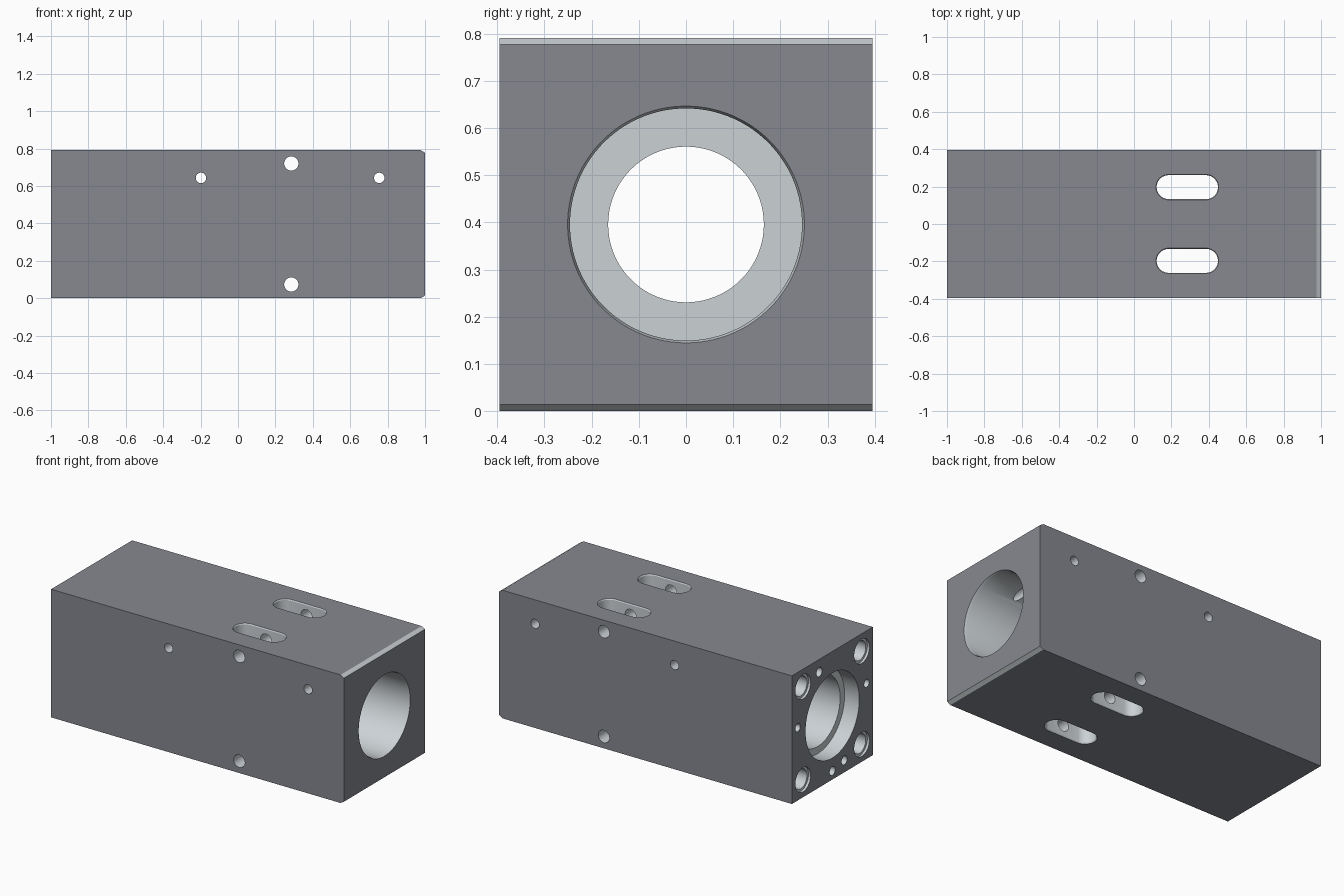
import bpy, bmesh
from math import pi, sin, cos, radians
from mathutils import Matrix, Vector

if "Cube" in bpy.data.objects:
    bpy.data.objects.remove(bpy.data.objects["Cube"])

W, H = 0.395, 0.791         # half width, height
MID = H / 2
ALONG = {'X': Matrix.Rotation(pi / 2, 4, 'Y'),
         'Y': Matrix.Rotation(-pi / 2, 4, 'X'),
         'Z': Matrix.Identity(4)}


def material(name, rgb):
    m = bpy.data.materials.new(name)
    m.diffuse_color = (*rgb, 1)
    return m


def to_object(bm, name):
    bmesh.ops.recalc_face_normals(bm, faces=bm.faces)
    mesh = bpy.data.meshes.new(name)
    bm.to_mesh(mesh)
    bm.free()
    ob = bpy.data.objects.new(name, mesh)
    bpy.context.collection.objects.link(ob)
    return ob


def cutter(name, axis, centre, sections, half_len=0.0, seg=32):
    """Stepped round (or slotted) solid: sections are (position, radius)."""
    bm = bmesh.new()
    rings = []
    for t, r in sections:
        ring = []
        for i in range(seg):
            a = 2 * pi * (i + 0.5) / seg
            shift = half_len if cos(a) > 0 else -half_len
            p = Vector((r * cos(a) + shift, r * sin(a), t))
            ring.append(bm.verts.new(ALONG[axis] @ p + Vector(centre)))
        rings.append(ring)
    for a, b in zip(rings, rings[1:]):
        for i in range(seg):
            j = (i + 1) % seg
            bm.faces.new((a[i], a[j], b[j], b[i]))
    bm.faces.new(rings[0][::-1])
    bm.faces.new(rings[-1])
    return to_object(bm, name)


# Block: side profile with chamfered right end, extruded across y
bm = bmesh.new()
profile = [(-1, 0), (0.977, 0), (1, 0.014), (1, H - 0.014), (0.977, H), (-1, H)]
face = bm.faces.new([bm.verts.new((x, -W, z)) for x, z in profile])
ext = bmesh.ops.extrude_face_region(bm, geom=[face])
bmesh.ops.translate(bm, vec=(0, 2 * W, 0),
                    verts=[v for v in ext['geom'] if isinstance(v, bmesh.types.BMVert)])
block = to_object(bm, "bored_block")

cutters = []

# Main bore with shoulders, seen from both ends
cutters.append(cutter("main_bore", 'X', (0, 0, MID), [
    (-1.05, 0.262), (-0.9, 0.262), (-0.9, 0.218), (-0.7, 0.218),
    (-0.7, 0.165), (-0.6, 0.165), (-0.6, 0.246),
    (0.985, 0.246), (1.0, 0.251), (1.05, 0.251)], seg=96))

# Two vertical slots with a slight rim chamfer
for s in (-1, 1):
    cutters.append(cutter("slot", 'Z', (0.285, 0.197 * s, 0), [
        (-0.05, 0.068), (0, 0.068), (0.006, 0.064), (H - 0.006, 0.064),
        (H, 0.068), (H + 0.05, 0.068)], half_len=0.1))

# Cross holes front to back
for x, z, r in [(0.285, 0.72, 0.038), (0.285, 0.073, 0.038),
                (-0.198, 0.643, 0.028), (0.755, 0.643, 0.028)]:
    cutters.append(cutter("cross_hole", 'Y', (x, 0, z), [(-0.5, r), (0.5, r)]))

# Stepped corner bolt holes in the left end
for sy in (-1, 1):
    for sz in (-1, 1):
        cutters.append(cutter("corner_hole", 'X', (0, 0.287 * sy, MID + 0.287 * sz), [
            (-1.05, 0.075), (-0.985, 0.075), (-0.985, 0.06), (-0.7, 0.06)]))

# Small holes on a ring around the left bore
for deg, r in [(68, 0.028), (168, 0.024), (9, 0.024), (270, 0.027), (250, 0.027)]:
    a = radians(deg)
    cutters.append(cutter("ring_hole", 'X', (0, 0.342 * cos(a), MID + 0.342 * sin(a)),
                          [(-1.05, r), (-0.8, r)], seg=24))

# Cut everything out of the block
bpy.context.view_layer.objects.active = block
block.select_set(True)
for c in cutters:
    c.hide_render = True
    mod = block.modifiers.new(c.name, 'BOOLEAN')
    mod.operation = 'DIFFERENCE'
    mod.solver = 'EXACT'
    mod.object = c
    bpy.ops.object.modifier_apply(modifier=mod.name)
for c in cutters:
    bpy.data.objects.remove(c)

# Dark outer skin, lighter bare metal on chamfers and inside every hole
mesh = block.data
mesh.materials.clear()
mesh.materials.append(material("dark_coating", (0.135, 0.14, 0.16)))
mesh.materials.append(material("bare_metal", (0.37, 0.395, 0.41)))
mesh.materials[0].diffuse_color = (0.236, 0.246, 0.278, 1)
mesh.materials[1].diffuse_color = (0.60, 0.64, 0.665, 1)
for p in mesh.polygons:
    x, y, z = p.center
    outer = (abs(abs(x) - 1) < 1e-4 or abs(abs(y) - W) < 1e-4
             or abs(z) < 1e-4 or abs(z - H) < 1e-4)
    p.material_index = 0 if outer else 1

bpy.ops.object.shade_smooth_by_angle(angle=radians(25))

for m in bpy.data.materials:
    if m.users and not m.is_grease_pencil:
        m.use_nodes = True
        m.node_tree.nodes["Principled BSDF"].inputs["Base Color"].default_value = m.diffuse_color
